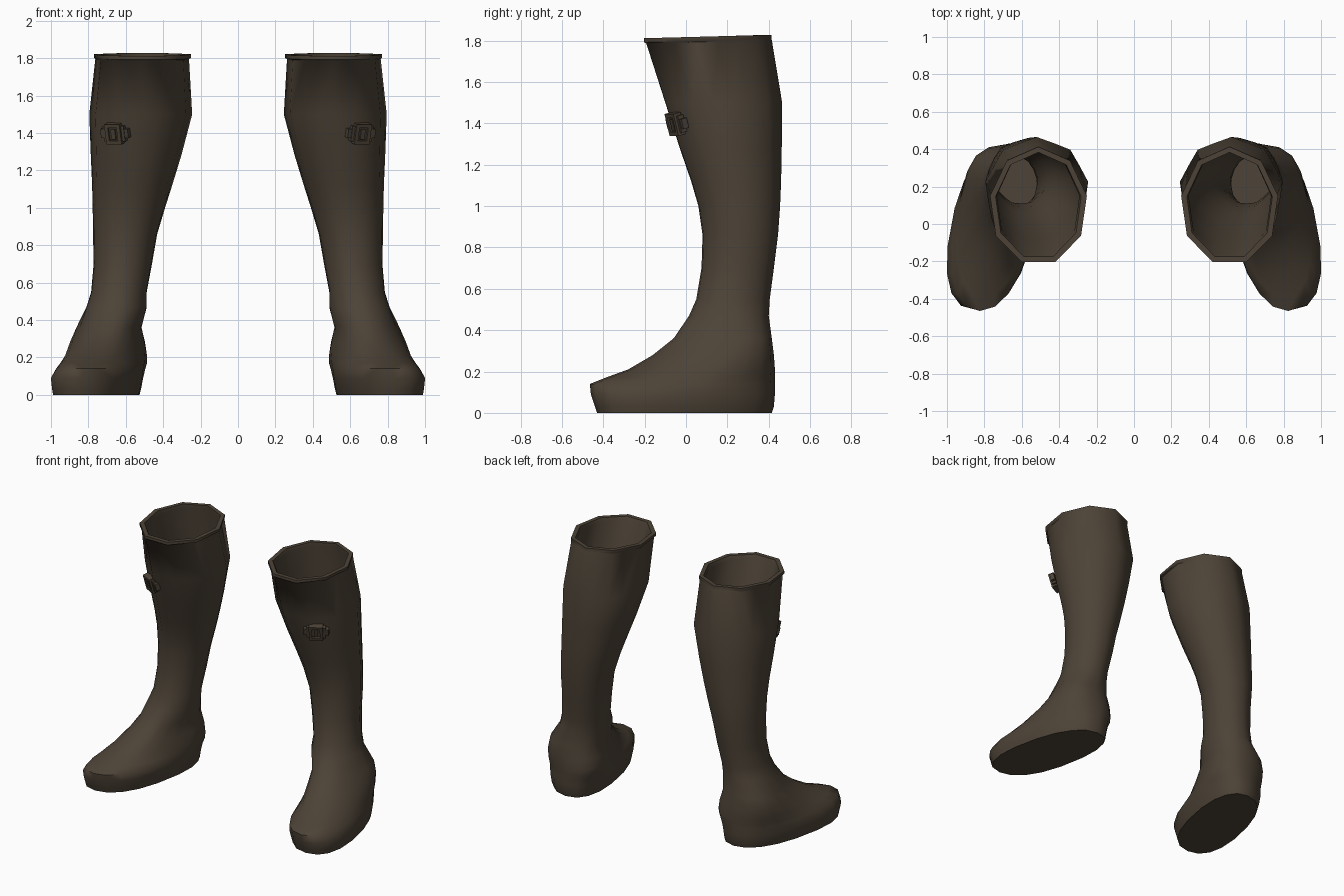
import bpy, bmesh, math
from mathutils import Matrix, Vector

if "Cube" in bpy.data.objects:
    bpy.data.objects.remove(bpy.data.objects["Cube"])

SIDES = 18


def material(name, rgb):
    m = bpy.data.materials.new(name)
    m.diffuse_color = (*rgb, 1)
    m.use_nodes = True
    m.node_tree.nodes["Principled BSDF"].inputs["Base Color"].default_value = m.diffuse_color
    return m


LEATHER = material("dark brown leather", (0.074, 0.056, 0.038))


def finish(name, bm, angle):
    """Turn a bmesh into a smooth object mirrored to the other leg."""
    bmesh.ops.recalc_face_normals(bm, faces=bm.faces)
    me = bpy.data.meshes.new(name)
    bm.to_mesh(me)
    bm.free()
    me.materials.append(LEATHER)
    ob = bpy.data.objects.new(name, me)
    bpy.context.collection.objects.link(ob)
    ob.modifiers.new("mirror", 'MIRROR').use_mirror_merge = False
    bpy.ops.object.select_all(action='DESELECT')
    ob.select_set(True)
    bpy.context.view_layer.objects.active = ob
    bpy.ops.object.shade_smooth_by_angle(angle=math.radians(angle))
    return ob


def outline(facet, power):
    """Unit outline: nine flat sides when facet is 1, rounder when 0."""
    pts = []
    for i in range(SIDES):
        a = -math.pi / 2 + 2 * math.pi * i / SIDES
        r = 1 - facet * (1 - math.cos(math.pi / 9)) * (i % 2 == 0)
        c, s = math.cos(a), math.sin(a)
        pts.append((math.copysign(abs(c) ** power, c) * r,
                    math.copysign(abs(s) ** power, s) * r))
    for k in (0, 1):
        lo, hi = min(p[k] for p in pts), max(p[k] for p in pts)
        pts = [tuple((2 * (v - lo) / (hi - lo) - 1) if j == k else v
                     for j, v in enumerate(p)) for p in pts]
    return pts


def leg_ring(z, front, back, inner, outer, facet=1.0, inset=0.0):
    cx, hw = (inner + outer) / 2, (outer - inner) / 2 - inset
    cy, hd = (front + back) / 2, (back - front) / 2 - inset
    tilt = 0.008 if z > 1.7 else 0
    return [Vector((cx + u * hw, cy + v * hd, z + v * tilt))
            for u, v in outline(facet, 1.0)]


def foot_ring(z, front, back, toe_x, toe_w, heel_x, heel_w):
    pts = []
    for u, v in outline(0, 0.85):
        s = (v + 1) / 2
        cx = toe_x + (heel_x - toe_x) * s
        hw = toe_w + (heel_w - toe_w) * s
        pts.append(Vector((cx + u * hw, front + (back - front) * s, z)))
    return pts


# Foot sections: z, front, back, toe centre and half width, heel the same
FOOT = [(0.0, -0.43, 0.415, 0.84, 0.21, 0.67, 0.20),
        (0.03, -0.44, 0.425, 0.84, 0.215, 0.67, 0.21),
        (0.09, -0.46, 0.43, 0.84, 0.22, 0.67, 0.225),
        (0.14, -0.465, 0.43, 0.825, 0.19, 0.665, 0.24),
        (0.17, -0.39, 0.43, 0.81, 0.165, 0.66, 0.25),
        (0.21, -0.28, 0.43, 0.78, 0.15, 0.665, 0.25),
        (0.28, -0.16, 0.425, 0.73, 0.135, 0.68, 0.24),
        (0.36, -0.06, 0.415, 0.69, 0.125, 0.69, 0.205)]

# Leg sections: z, front, back, inner side, outer side, faceting
LEG = [(0.47, 0.015, 0.40, 0.488, 0.81, 0.2),
       (0.55, 0.05, 0.405, 0.488, 0.785, 0.3),
       (0.70, 0.075, 0.425, 0.46, 0.772, 0.5),
       (0.86, 0.08, 0.445, 0.432, 0.775, 0.5),
       (1.00, 0.06, 0.455, 0.39, 0.777, 0.6),
       (1.12, 0.025, 0.46, 0.352, 0.78, 0.7),
       (1.28, -0.03, 0.463, 0.303, 0.787, 0.8),
       (1.50, -0.10, 0.465, 0.245, 0.795, 0.9),
       (1.795, -0.192, 0.415, 0.262, 0.763, 1.0)]

# Boot shell: outside, rolled rim, then the lining down to an inner floor
rings = [foot_ring(*f) for f in FOOT] + [leg_ring(*p) for p in LEG]
RIM = (-0.203, 0.413, 0.252, 0.77, 1.0)
rings.append(leg_ring(1.80, *RIM))
rings.append(leg_ring(1.82, *RIM))
rings.append(leg_ring(1.82, *RIM, inset=0.03))
for p in reversed(LEG):
    rings.append(leg_ring(*p, inset=0.03))
rings.append(leg_ring(0.20, 0.03, 0.38, 0.52, 0.80, 0.2))

bm = bmesh.new()
loops = [[bm.verts.new(p) for p in ring] for ring in rings]
for a, b in zip(loops, loops[1:]):
    for i in range(SIDES):
        j = (i + 1) % SIDES
        bm.faces.new((a[i], a[j], b[j], b[i]))
bm.faces.new(loops[0][::-1])
bm.faces.new(loops[-1])
finish("boots", bm, 55)

# Buckle on the outer front of the calf
PLACE = (Matrix.Translation((0.655, -0.043, 1.40))
         @ Matrix.Rotation(math.radians(28), 4, 'Z')
         @ Matrix.Rotation(math.radians(15), 4, 'X'))


def blocks(name, parts):
    """Boxes given as x, z, width, height, depth, outward offset."""
    bm = bmesh.new()
    for x, z, w, h, d, out in parts:
        bmesh.ops.create_cube(bm, size=1, matrix=PLACE
                              @ Matrix.Translation((x, -out, z))
                              @ Matrix.Diagonal((w, d, h, 1)))
    finish(name, bm, 20)


blocks("buckle_strap", [(0, 0, 0.165, 0.05, 0.03, 0.0),
                        (0, 0, 0.125, 0.085, 0.03, 0.004)])
blocks("buckle_frame", [(-0.036, 0, 0.02, 0.11, 0.04, 0.012),
                        (0.036, 0, 0.02, 0.11, 0.04, 0.012),
                        (0, 0.045, 0.09, 0.02, 0.04, 0.012),
                        (0, -0.045, 0.09, 0.02, 0.04, 0.012)])
blocks("buckle_prong", [(0, 0, 0.026, 0.055, 0.03, 0.014)])
